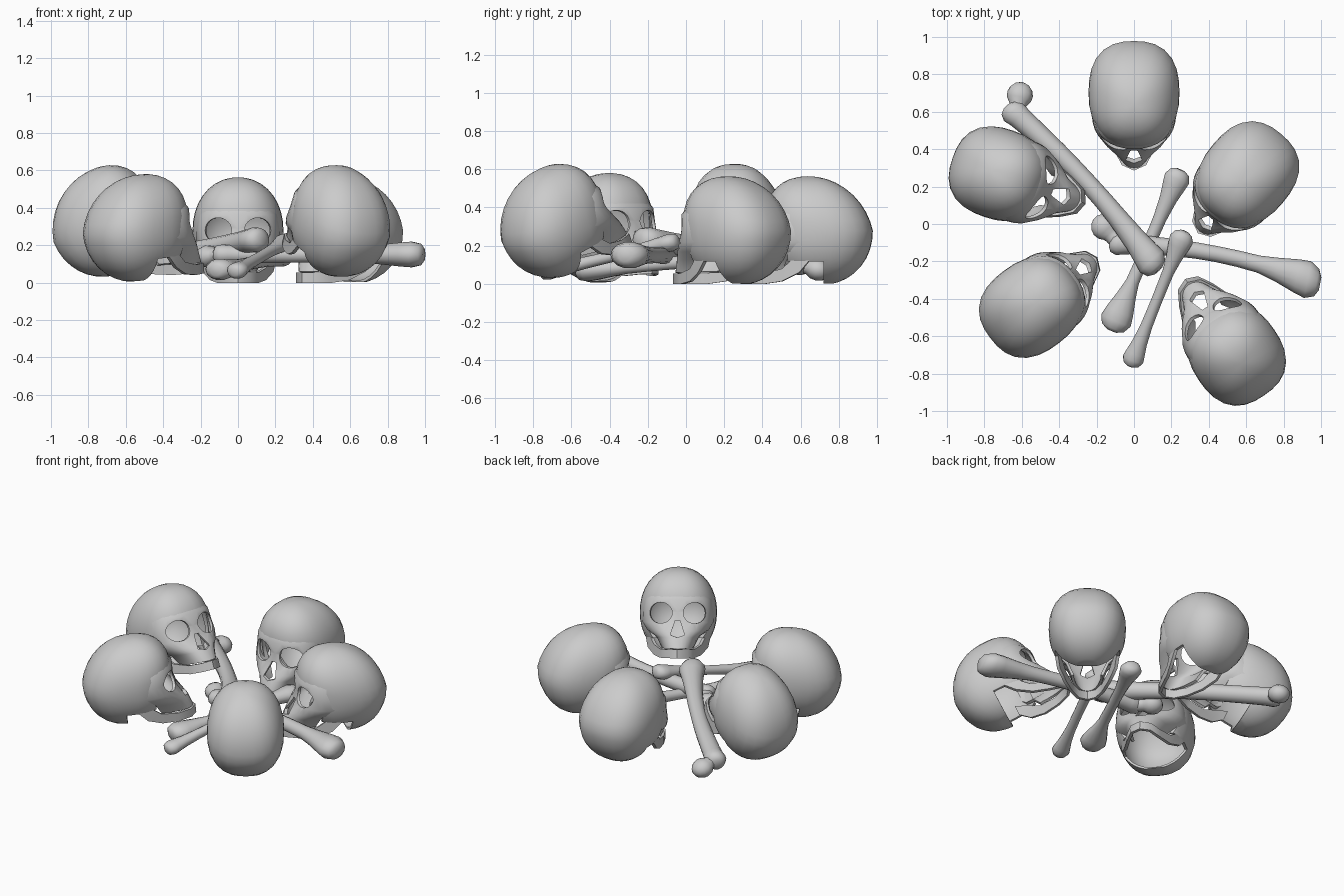
import bpy, bmesh, math
from mathutils import Vector, Matrix

if "Cube" in bpy.data.objects:
    bpy.data.objects.remove(bpy.data.objects["Cube"])

def make_object(name, bm):
    bmesh.ops.recalc_face_normals(bm, faces=bm.faces[:])
    me = bpy.data.meshes.new(name)
    bm.to_mesh(me)
    bm.free()
    ob = bpy.data.objects.new(name, me)
    bpy.context.collection.objects.link(ob)
    return ob

def grid_faces(bm, rows, closed=False):
    for a, b in zip(rows, rows[1:]):
        n = len(a)
        for i in range(n if closed else n - 1):
            j = (i + 1) % n
            bm.faces.new((a[i], a[j], b[j], b[i]))

def smooth(ob, angle=40):
    bpy.ops.object.select_all(action='DESELECT')
    ob.select_set(True)
    bpy.context.view_layer.objects.active = ob
    bpy.ops.object.shade_smooth_by_angle(angle=math.radians(angle))

def cut(ob, cutters, thickness):
    """Thicken a shell, subtract the cutters and bake the result."""
    if thickness:
        m = ob.modifiers.new("shell", 'SOLIDIFY')
        m.thickness, m.offset = thickness, -1
    for c in cutters:
        m = ob.modifiers.new("cut", 'BOOLEAN')
        m.operation, m.solver, m.object = 'DIFFERENCE', 'EXACT', c
        c.hide_render = True
    bpy.context.view_layer.update()
    dg = bpy.context.evaluated_depsgraph_get()
    me = bpy.data.meshes.new_from_object(ob.evaluated_get(dg))
    ob.modifiers.clear()
    ob.data = me
    for c in cutters:
        bpy.data.objects.remove(c)
    smooth(ob)

def box(lo, hi):
    bm = bmesh.new()
    bmesh.ops.create_cube(bm, size=1)
    lo, hi = Vector(lo), Vector(hi)
    for v in bm.verts:
        v.co = Vector(((lo[k] + hi[k]) / 2 + v.co[k] * (hi[k] - lo[k])) for k in range(3))
    return make_object("cutter", bm)

# ---- skull parts, facing -y, origin at the middle of the cranium ----
MID = 0.28

def superball(radii, m=2.5, n=2.1):
    """Squarish seen from above, round from the side, crown leaning forward."""
    bm = bmesh.new()
    bmesh.ops.create_uvsphere(bm, u_segments=28, v_segments=18, radius=1)
    for v in bm.verts:
        x, y, z = v.co
        k = ((abs(x) ** m + abs(y) ** m) ** (n / m) + abs(z) ** n) ** (-1 / n)
        x, y, z = (c * k * r for c, r in zip((x, y, z), radii))
        x *= 1 - 0.07 * max(0, -y / 0.28) ** 2
        v.co = (x, y - 0.22 * max(0, z), z)
    return bm

cranium = make_object("cranium", superball((0.243, 0.278, 0.285)))
inner = make_object("cutter", superball((0.228, 0.263, 0.270)))
cut(cranium, [inner,
              box((-1, -1, -1), (1, -0.17, 0.35 - MID)),
              box((-1, -1, -1), (1, 0.02, 0.12 - MID)),
              box((-1, -1, -1), (1, 1, 0.004 - MID))], 0)

# face plate: z, half width, front y, side y
ROWS = [(0.41, 0.180, -0.265, -0.12), (0.365, 0.212, -0.298, -0.11),
        (0.29, 0.224, -0.295, -0.10), (0.22, 0.226, -0.312, -0.10),
        (0.17, 0.195, -0.345, -0.12), (0.13, 0.135, -0.375, -0.17),
        (0.06, 0.100, -0.400, -0.20)]
bm = bmesh.new()
rows = []
for z, w, f, s in ROWS:
    row = []
    for i in range(17):
        a = math.radians(-90 + 180 * i / 16)
        x = w * math.copysign(abs(math.sin(a)) ** 0.9, a)
        row.append(bm.verts.new((x, s + (f - s) * math.cos(a) ** 0.85, z - MID)))
    rows.append(row)
grid_faces(bm, rows)
face = make_object("face", bm)

cutters = []
for sx in (-1, 1):
    bm = bmesh.new()
    bmesh.ops.create_uvsphere(bm, u_segments=16, v_segments=12, radius=1)
    bm.transform(Matrix.Translation((sx * 0.107, -0.28, 0.282 - MID)) @
                 Matrix.Diagonal((0.074, 0.13, 0.066, 1)))
    cutters.append(make_object("cutter", bm))
bm = bmesh.new()
rows = [[bm.verts.new((x, y, z - MID)) for x, z in
         ((-0.045, 0.145), (0, 0.13), (0.045, 0.145), (0.015, 0.235), (-0.015, 0.235))]
        for y in (-0.5, -0.2)]
grid_faces(bm, rows, True)
for r in rows:
    bm.faces.new(r)
cutters.append(make_object("cutter", bm))
cut(face, cutters, 0.018)

# lower jaw: x, y, top z, bottom z along one half
HALF = [(0.205, -0.05, 0.20, 0.13), (0.190, -0.11, 0.16, 0.06), (0.150, -0.20, 0.08, 0.015),
        (0.110, -0.30, 0.055, 0.0), (0.065, -0.385, 0.055, 0.0), (0.0, -0.414, 0.057, 0.0)]
line = HALF + [(-x, y, a, b) for x, y, a, b in HALF[-2::-1]]
bm = bmesh.new()
grid_faces(bm, [[bm.verts.new((x, y, a - MID)), bm.verts.new((x, y, b - MID))]
                for x, y, a, b in line])
jaw = make_object("lower_jaw", bm)
cut(jaw, [], 0.02)

# ---- place five skulls: centre, yaw, backward tilt ----
PLACES = [((0, 0.70, 0.278), 0, 0), ((0.608, 0.268, 0.278), -40, 0),
          ((-0.722, 0.268, 0.318), 71, 23), ((-0.548, -0.443, 0.288), 127, 6),
          ((0.548, -0.70, 0.318), 214, 23)]
for i, (pos, yaw, tilt) in enumerate(PLACES):
    mat = (Matrix.Translation(pos) @ Matrix.Rotation(math.radians(yaw), 4, 'Z')
           @ Matrix.Rotation(math.radians(-tilt), 4, 'X'))
    for part in (cranium, face, jaw):
        ob = part
        if i:
            ob = part.copy()
            ob.name = f"{part.name}_{i + 1}"
            bpy.context.collection.objects.link(ob)
        ob.matrix_world = mat

# ---- bones ----
def sweep(bm, stations, side, up, segs=14):
    rows = []
    for p, rw, rh in stations:
        rows.append([bm.verts.new(p + side * rw * math.cos(t) + up * rh * math.sin(t))
                     for t in (2 * math.pi * k / segs for k in range(segs))])
    grid_faces(bm, rows, True)
    bm.faces.new(rows[0])
    bm.faces.new(rows[-1])

def bone(name, a, b, shaft, end_a, end_b, bend=0.0, head=None):
    a, b = Vector(a), Vector(b)
    axis = (b - a).normalized()
    side = axis.cross(Vector((0, 0, 1))).normalized()
    up = side.cross(axis)
    length = (b - a).length
    da, db = end_a / length, end_b / length
    prof = [(0, .35 * end_a), (.2 * da, .75 * end_a), (.7 * da, end_a), (1.3 * da, .9 * end_a),
            (2.4 * da, (end_a + 2 * shaft) / 3), (.3, shaft), (.4, .95 * shaft), (.5, .93 * shaft),
            (.6, .95 * shaft), (.7, shaft), (1 - 2.4 * db, (end_b + 2 * shaft) / 3),
            (1 - 1.3 * db, .9 * end_b), (1 - .7 * db, end_b), (1 - .2 * db, .75 * end_b),
            (1, .35 * end_b)]
    st = []
    for t, r in prof:
        p = a.lerp(b, t) + side * bend * math.sin(math.pi * t)
        st.append((p, r, r if r <= shaft else shaft + (r - shaft) * 0.45))
    bm = bmesh.new()
    sweep(bm, st, side, up)
    if head:
        # neck and ball offset from the thigh-bone end
        h, root = Vector(head), a + axis * end_a
        d = (h - root).normalized()
        s2 = d.cross(Vector((0, 0, 1))).normalized()
        u2 = s2.cross(d)
        R = 0.07
        pts = [(root, .05, .045), (root.lerp(h, .5), .045, .042)]
        pts += [(h + d * R * math.cos(t), R * math.sin(t), .85 * R * math.sin(t))
                for t in (math.radians(q) for q in (135, 110, 85, 60, 35, 12))]
        sweep(bm, pts, s2, u2)
    smooth(make_object(name, bm), 60)

bone("thigh_bone_top", (-0.68, 0.63, 0.10), (0.13, -0.25, 0.235), 0.054, 0.07, 0.085,
     bend=-0.04, head=(-0.61, 0.69, 0.075))
bone("thigh_bone_middle", (-0.13, -0.10, 0.15), (0.995, -0.32, 0.15), 0.046, 0.065, 0.10,
     bend=-0.05, head=(-0.16, -0.015, 0.14))
bone("arm_bone_low", (0.25, 0.29, 0.14), (-0.12, -0.57, 0.065), 0.036, 0.07, 0.085)
bone("arm_bone_leaning", (0.27, -0.04, 0.225), (-0.02, -0.76, 0.055), 0.032, 0.065, 0.058)
